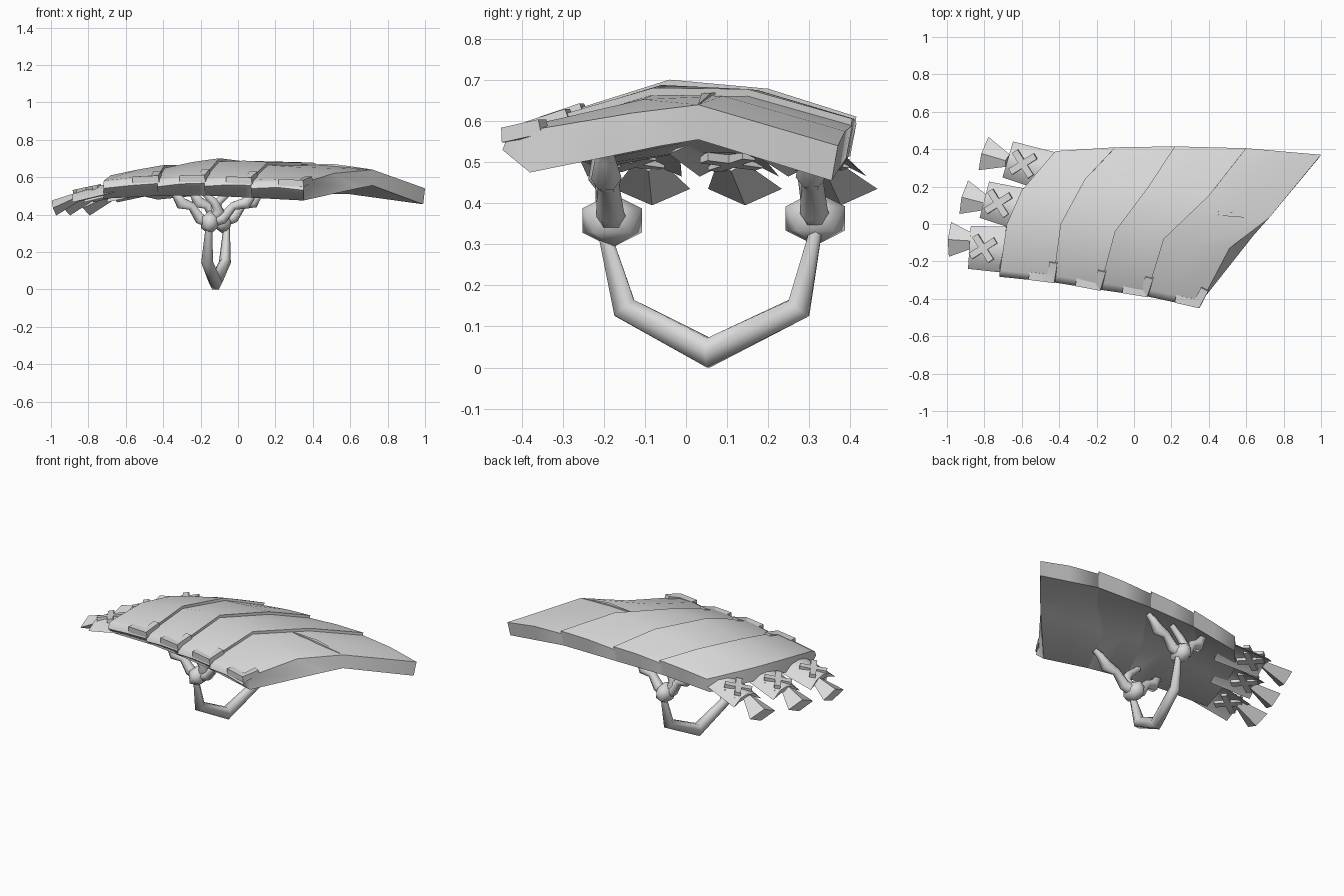
import bpy, bmesh, math
from mathutils import Vector as V, Matrix

if "Cube" in bpy.data.objects:
    bpy.data.objects.remove(bpy.data.objects["Cube"])

grey = bpy.data.materials.new("light_grey")
grey.diffuse_color = (0.7, 0.7, 0.7, 1)
grey.use_nodes = True
grey.node_tree.nodes["Principled BSDF"].inputs["Base Color"].default_value = grey.diffuse_color


def finish(name, bm, angle=35):
    bmesh.ops.recalc_face_normals(bm, faces=bm.faces)
    me = bpy.data.meshes.new(name)
    bm.to_mesh(me)
    bm.free()
    me.materials.append(grey)
    ob = bpy.data.objects.new(name, me)
    bpy.context.collection.objects.link(ob)
    bpy.ops.object.select_all(action='DESELECT')
    ob.select_set(True)
    bpy.context.view_layer.objects.active = ob
    bpy.ops.object.shade_smooth_by_angle(angle=math.radians(angle))
    return ob


def loft(name, rings, angle=35, caps=None):
    """Skin closed rings and cap both ends."""
    bm = bmesh.new()
    vs = [[bm.verts.new(p) for p in r] for r in rings]
    n = len(rings[0])
    for a, b in zip(vs, vs[1:]):
        for i in range(n):
            j = (i + 1) % n
            bm.faces.new((a[i], a[j], b[j], b[i]))
    for ring in (vs[0], vs[-1]):
        for cap in caps or [range(n)]:
            bm.faces.new([ring[k] for k in cap])
    return finish(name, bm, angle)


def tube(name, path, radii, ref, sides=6, flat=1.0, angle=75):
    """Tube along a path; ref is the axis across the bends."""
    path = [V(p) for p in path]
    ref = V(ref)
    rings = []
    for i, p in enumerate(path):
        d0 = (p - path[max(i - 1, 0)]).normalized()
        d1 = (path[min(i + 1, len(path) - 1)] - p).normalized()
        t = (d0 + d1).normalized()
        side = t.cross(ref).normalized()
        up = side.cross(t).normalized()
        mitre = 1 / max(0.6, t.dot(d1 if d1.length else d0))
        ring = []
        for k in range(sides):
            a = 2 * math.pi * (k + 0.5) / sides
            ring.append(p + side * math.cos(a) * radii[i] * mitre
                        + up * math.sin(a) * radii[i] * flat)
        rings.append(ring)
    return loft(name, rings, angle)


# Canopy seam lines, left to right, each running front to back
seams = [[V(p) for p in s] for s in (
    [(-.72, -.27, .57), (-.68, 0, .61), (-.60, .18, .605), (-.42, .39, .565)],
    [(-.43, -.30, .585), (-.39, 0, .655), (-.26, .24, .65), (-.10, .41, .597)],
    [(-.18, -.34, .587), (-.10, -.04, .69), (.08, .20, .668), (.22, .415, .60)],
    [(.07, -.375, .575), (.16, -.08, .67), (.40, .15, .667), (.60, .405, .595)],
    [(.35, -.435, .56), (.51, -.13, .62), (.72, .03, .64), (1.0, .37, .54)])]
unders = [[p.copy() for p in s] for s in seams]
unders[4][1] = V((.64, -.06, .625))


def section(top, under, lift):
    """Closed canopy section: rounded front, arched top, sloped back."""
    t = [p + V((0, 0, lift)) for p in top]
    drop = V((0, 0, .085))
    return [t[0] + V((0, -.012, -.03)), t[0], t[0].lerp(t[1], .08) + V((0, 0, .008)),
            t[1], t[2], t[3], under[3] - drop - V((.01, .015, 0)),
            under[2] - drop, under[1] - drop, under[0] - drop + V((0, .055, 0))]


# Four overlapping canopy plates, each lapping over the next one
caps = [(0, 1, 2, 9), (2, 3, 8, 9), (3, 4, 7, 8), (4, 5, 6, 7)]
for i in range(4):
    L, R = seams[i], seams[i + 1]
    UL, UR = unders[i], unders[i + 1]
    M = [a.lerp(b, .5) + V((0, 0, .006)) for a, b in zip(L, R)]
    UM = [a.lerp(b, .5) for a, b in zip(UL, UR)]
    loft("canopy_plate", [section(L, UL, -.006 if i else 0), section(M, UM, .002),
                          section(R, UR, .011 if i < 3 else 0)], 64, caps)

# Small fold on the last plate
tube("canopy_fold", [(.34, .07, .668), (.52, .05, .66), (.70, .032, .642)],
     [.003, .016, .003], (0, 0, 1), 4, 0.8, 20)

# L-shaped corner brackets on the front edge of each plate
for i in range(1, 5):
    c = seams[i][0] + V((-.012, .010, .006))
    along = (seams[i - 1][0] - seams[i][0]).normalized()
    back = (seams[i][1] - seams[i][0]).normalized() + V((0, 0, .06))
    tube("corner_bracket", [c + along * .12, c, c + back * .09],
         [.030] * 3, (0, 0, 1), 4, 0.85, 20)

# Tail flaps: outer centre, inner centre, half widths, fin neck
tails = [((-.675, .345), (-.42, .27), .10, .11, (-.695, .345)),
         ((-.80, .13), (-.57, .07), .10, .115, (-.80, .115)),
         ((-.88, -.125), (-.65, -.14), .115, .125, (-.87, -.09))]
for o, n, wo, wi, neck in tails:
    o, n = V((*o, .485)), V((*n, .54))
    d = (o - n).normalized()
    side = V((-d.y, d.x, 0)).normalized()

    def flap_ring(c, w):
        up = V((0, 0, 1))
        return [c + side * w - up * .02, c + side * w * .5 + up * .025, c + up * .036,
                c - side * w * .5 + up * .025, c - side * w - up * .02,
                c - side * w * .5 + up * .004, c + up * .01, c + side * w * .5 + up * .004]
    loft("tail_flap", [flap_ring(n, wi), flap_ring(o, wo)], 50)

    # Flared fin with a diamond section
    f = V((d.x, d.y, 0)).normalized()
    side = V((-f.y, f.x, 0))
    neck = V((*neck, .49))

    def fin_ring(c, w, h):
        return [c + side * w, c + V((-.012, 0, h)), c - side * w, c - V((-.012, 0, h))]
    loft("tail_fin", [fin_ring(neck - f * .02 + V((0, 0, .008)), .035, .02),
                      fin_ring(neck + f * .114 - V((0, 0, .055)), .093, .04)], 20)

    # Crossed straps above and below the flap
    mid = o.lerp(n, .32)
    for dz in (.034, 0):
        for turn in (.55, -1.0):
            bm = bmesh.new()
            bmesh.ops.create_cube(bm, size=1, matrix=Matrix.Translation(mid + V((0, 0, dz)))
                                  @ Matrix.Rotation(-.21, 4, 'Y')
                                  @ Matrix.Rotation(turn, 4, 'Z')
                                  @ Matrix.Diagonal((.16, .036, .022, 1)))
            finish("cross_strap", bm)

# Hanging handle
tube("handle", [(-.155, -.205, .35), (-.165, -.15, .145), (-.12, .055, .036),
                (-.07, .275, .145), (-.06, .32, .35)],
     [.016, .032, .037, .032, .016], (1, 0, 0), 6)

# Knotted hubs, each with wavy arms reaching up to the canopy
for hub, ends in (((-.15, -.18, .358), ((-.37, -.21, .525), (.125, -.20, .525))),
                  ((-.08, .315, .363), ((-.27, .30, .53), (.15, .30, .53)))):
    hub = V(hub)
    bm = bmesh.new()
    bmesh.ops.create_icosphere(bm, subdivisions=1, radius=1,
                               matrix=Matrix.Translation(hub) @ Matrix.Diagonal((.055, .085, .066, 1)))
    finish("hub", bm, 55)
    for e in ends:
        e = V(e)
        pts = [hub.lerp(e, t) + V((0, 0, w))
               for t, w in ((0, 0), (.25, -.022), (.45, .012), (.7, -.015), (.85, .012), (1, .012))]
        tube("wavy_arm", pts, [.034, .031, .024, .034, .022, .016], (0, 1, 0), 6, 1.1)
    # Short inner prong next to the hub
    s = 1 if hub.y < 0 else -1
    tube("inner_prong", [hub, hub + V((s * .05, -.01, .06)), hub + V((s * .02, -.02, .11)),
                         hub + V((-s * .05, -.02, .175))],
         [.03, .028, .024, .018], (0, 1, 0), 6)
